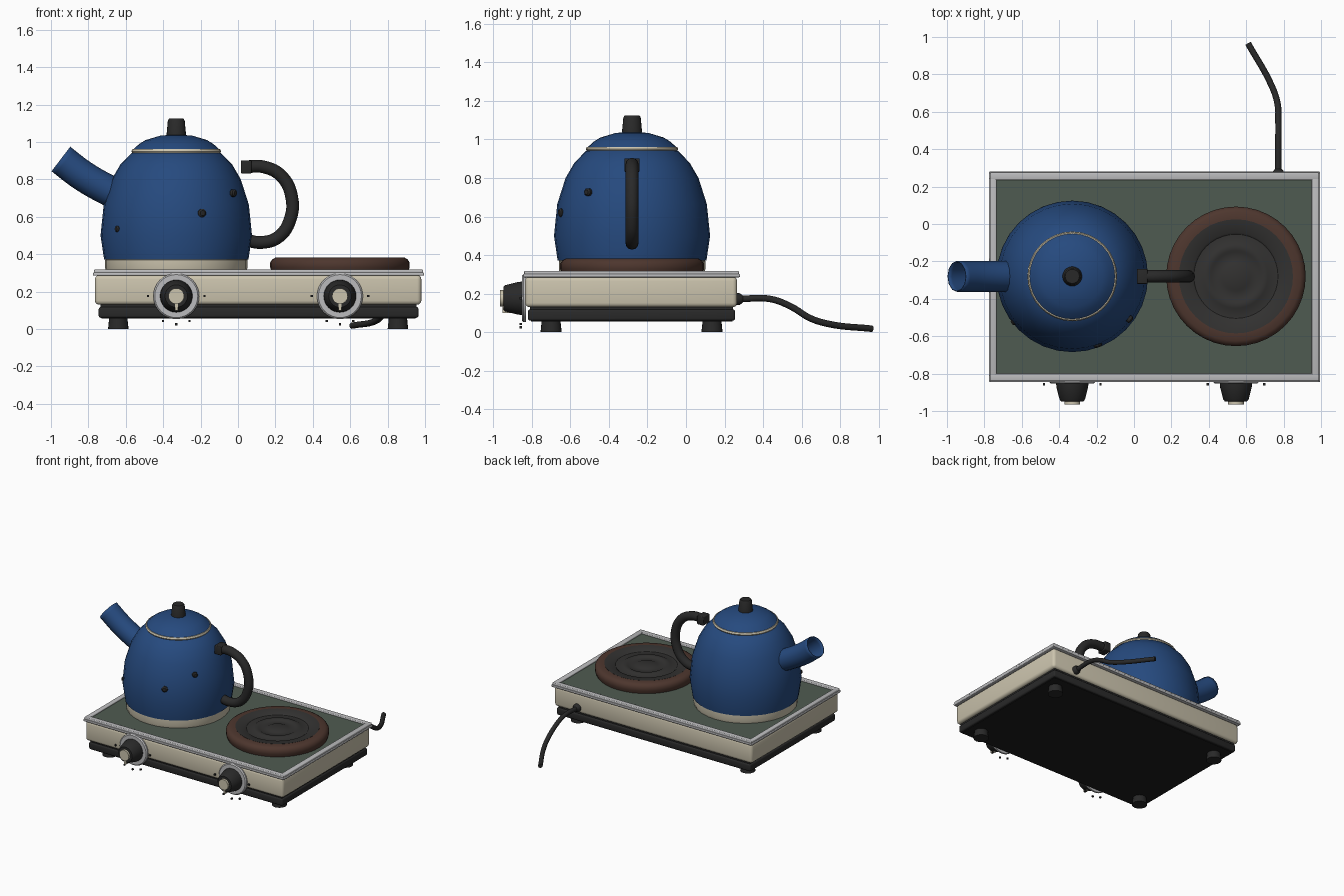
import bpy, bmesh, math
from mathutils import Vector

if "Cube" in bpy.data.objects:
    bpy.data.objects.remove(bpy.data.objects["Cube"])


def mat(name, r, g, b):
    m = bpy.data.materials.new(name)
    m.diffuse_color = (r, g, b, 1)
    m.use_nodes = True
    m.node_tree.nodes["Principled BSDF"].inputs["Base Color"].default_value = m.diffuse_color
    return m


BLUE = mat("enamel_blue", 0.019, 0.068, 0.21)
CREAM = mat("cream", 0.60, 0.55, 0.42)
SILVER = mat("silver", 0.50, 0.50, 0.51)
GREEN = mat("dark_green", 0.078, 0.105, 0.083)
BROWN = mat("burner_brown", 0.075, 0.037, 0.027)
BLACK = mat("black_plastic", 0.022, 0.022, 0.022)
PLATE = mat("iron_plate", 0.032, 0.031, 0.030)
UNDER = mat("underside_black", 0.012, 0.012, 0.012)


def smooth(ob, angle=35):
    bpy.ops.object.select_all(action='DESELECT')
    ob.select_set(True)
    bpy.context.view_layer.objects.active = ob
    bpy.ops.object.shade_smooth_by_angle(angle=math.radians(angle))


def make(name, bm, m):
    bmesh.ops.recalc_face_normals(bm, faces=bm.faces)
    me = bpy.data.meshes.new(name)
    bm.to_mesh(me)
    bm.free()
    me.materials.append(m)
    ob = bpy.data.objects.new(name, me)
    bpy.context.collection.objects.link(ob)
    return ob


def box(name, lo, hi, m, bevel=0.0):
    bm = bmesh.new()
    bmesh.ops.create_cube(bm, size=1)
    lo, hi = Vector(lo), Vector(hi)
    bmesh.ops.scale(bm, vec=hi - lo, verts=bm.verts)
    bmesh.ops.translate(bm, vec=(lo + hi) / 2, verts=bm.verts)
    if bevel:
        bmesh.ops.bevel(bm, geom=bm.edges[:], offset=bevel, segments=3,
                        profile=0.5, affect='EDGES')
    ob = make(name, bm, m)
    if bevel:
        smooth(ob)
    return ob


def lathe(name, prof, loc, m, n=32, rot=(0, 0, 0)):
    """Spin (radius, height) points round the local z axis."""
    bm = bmesh.new()
    vs = [bm.verts.new((r, 0, z)) for r, z in prof]
    es = [bm.edges.new(p) for p in zip(vs, vs[1:])]
    bmesh.ops.spin(bm, geom=vs + es, cent=(0, 0, 0), axis=(0, 0, 1),
                   angle=math.tau, steps=n)
    bmesh.ops.remove_doubles(bm, verts=bm.verts, dist=1e-4)
    ob = make(name, bm, m)
    ob.location, ob.rotation_euler = loc, rot
    smooth(ob)
    return ob


def tube(name, pts, radius, m, caps=True):
    cu = bpy.data.curves.new(name, 'CURVE')
    cu.dimensions = '3D'
    cu.bevel_depth, cu.bevel_resolution = radius, 4
    cu.resolution_u, cu.use_fill_caps = 6, caps
    sp = cu.splines.new('BEZIER')
    sp.bezier_points.add(len(pts) - 1)
    for bp, p in zip(sp.bezier_points, pts):
        bp.co = p
        bp.handle_left_type = bp.handle_right_type = 'AUTO'
    cu.materials.append(m)
    ob = bpy.data.objects.new(name, cu)
    bpy.context.collection.objects.link(ob)
    bpy.ops.object.select_all(action='DESELECT')
    ob.select_set(True)
    bpy.context.view_layer.objects.active = ob
    bpy.ops.object.convert(target='MESH')
    ob = bpy.context.object
    smooth(ob)
    return ob


KX, BX, CY = -0.33, 0.545, -0.28   # kettle x, burner x, common y

# stove: base, housing, framed top
box("stove_base", (-0.745, -0.82, 0.06), (0.965, 0.255, 0.118), BLACK, 0.012)
box("base_lip", (-0.735, -0.81, 0.11), (0.955, 0.245, 0.14), BLACK)
box("base_underside", (-0.73, -0.805, 0.056), (0.95, 0.24, 0.064), UNDER)
box("stove_body", (-0.765, -0.835, 0.13), (0.98, 0.265, 0.288), CREAM, 0.022)
box("frame_flange", (-0.775, -0.845, 0.285), (0.995, 0.28, 0.302), SILVER, 0.005)
for i, (lo, hi) in enumerate([((-0.77, -0.84), (0.99, -0.80)), ((-0.77, 0.235), (0.99, 0.275)),
                              ((-0.77, -0.82), (-0.735, 0.255)), ((0.95, -0.82), (0.99, 0.255))]):
    box(f"frame_rim_{i}", (*lo, 0.295), (*hi, 0.318), SILVER, 0.006)
box("cooktop_panel", (-0.74, -0.81, 0.298), (0.96, 0.245, 0.306), GREEN)

# feet
for i, x in enumerate((-0.64, 0.855)):
    for j, y in enumerate((-0.70, 0.135)):
        lathe(f"foot_{i}_{j}", [(0, 0), (0.055, 0), (0.048, 0.065), (0, 0.065)],
              (x, y, 0), BLACK, 20)

# burner: brown ring and grooved plate
lathe("burner_ring", [(0.30, 0.30), (0.362, 0.30), (0.373, 0.33), (0.373, 0.355),
                      (0.362, 0.372), (0.345, 0.382), (0.305, 0.382), (0.30, 0.36)],
      (BX, CY, 0), BROWN, 40)
lathe("burner_plate", [(0, 0.372), (0.07, 0.372), (0.08, 0.367), (0.13, 0.367), (0.14, 0.373),
                       (0.17, 0.373), (0.18, 0.367), (0.225, 0.367), (0.235, 0.375),
                       (0.305, 0.383), (0.305, 0.31)], (BX, CY, 0), PLATE, 40)

# control knobs with dials, pointers and tick marks
for i, x in enumerate((KX, BX)):
    c, rot = (x, -0.83, 0.176), (math.pi / 2, 0, 0)
    lathe(f"dial_{i}", [(0, 0), (0.123, 0), (0.123, 0.014), (0.115, 0.022), (0, 0.022)],
          c, SILVER, 32, rot)
    lathe(f"knob_{i}", [(0, 0.02), (0.087, 0.02), (0.084, 0.045), (0.068, 0.108),
                        (0.06, 0.118), (0, 0.118)], c, BLACK, 32, rot)
    lathe(f"knob_cap_{i}", [(0, 0.11), (0.042, 0.11), (0.042, 0.135), (0, 0.135)],
          c, CREAM, 24, rot)
    box(f"knob_pointer_{i}", (x - 0.008, -0.952, 0.10), (x + 0.008, -0.91, 0.15), CREAM)
    for k, deg in enumerate((0, 180, 242, 270, 298)):
        a = math.radians(deg)
        tx, tz, h = x + 0.151 * math.cos(a), 0.176 + 0.151 * math.sin(a), 0.006
        box(f"tick_{i}_{k}", (tx - h, -0.863, tz - h), (tx + h, -0.851, tz + h), BLACK)

# power cord
lathe("cord_grommet", [(0, 0), (0.032, 0), (0.03, 0.02), (0.018, 0.035), (0, 0.035)],
      (0.772, 0.26, 0.172), BLACK, 16, (-math.pi / 2, 0, 0))
tube("power_cord", [(0.772, 0.27, 0.172), (0.772, 0.44, 0.172), (0.772, 0.55, 0.13),
                    (0.768, 0.64, 0.075), (0.74, 0.73, 0.045), (0.61, 0.965, 0.018)],
     0.017, BLACK)

# kettle: foot band, body, rim, lid, knob
lathe("kettle_band", [(0, 0.307), (0.375, 0.307), (0.38, 0.325), (0.38, 0.37),
                      (0.37, 0.378), (0, 0.378)], (KX, CY, 0), CREAM)
lathe("kettle_body", [(0, 0.372), (0.386, 0.372), (0.405, 0.50), (0.388, 0.665),
                      (0.345, 0.80), (0.30, 0.878), (0.24, 0.94), (0.20, 0.955), (0, 0.955)],
      (KX, CY, 0), BLUE)
lathe("lid_rim", [(0.20, 0.94), (0.234, 0.94), (0.24, 0.95), (0.234, 0.962), (0.20, 0.962)],
      (KX, CY, 0), CREAM)
lathe("lid", [(0.20, 0.955), (0.228, 0.962), (0.20, 0.988), (0.165, 1.01),
              (0.085, 1.034), (0, 1.04)], (KX, CY, 0), BLUE)
lathe("lid_knob", [(0, 1.03), (0.053, 1.03), (0.045, 1.115), (0.038, 1.125), (0, 1.125)],
      (KX, CY, 0), BLACK, 20)

# spout, open at the tip
sp = tube("spout", [(-0.947, CY, 0.909), (-0.83, CY, 0.82), (-0.68, CY, 0.735),
                    (-0.54, CY, 0.67)], 0.08, BLUE, caps=False)
mod = sp.modifiers.new("wall", 'SOLIDIFY')
mod.thickness, mod.offset = 0.005, 0

# handle and its upper mounting block
tube("handle", [(0.04, CY, 0.868), (0.14, CY, 0.866), (0.235, CY, 0.815), (0.288, CY, 0.70),
                (0.28, CY, 0.59), (0.22, CY, 0.495), (0.13, CY, 0.463), (0.03, CY, 0.478)],
     0.034, BLACK)
box("handle_mount", (0.015, CY - 0.04, 0.832), (0.072, CY + 0.04, 0.902), BLACK, 0.006)

# small dark studs on the kettle wall
for i, (dx, dy, z, r) in enumerate([(0.14, -0.375, 0.62, 0.023), (0.315, -0.235, 0.727, 0.02),
                                    (-0.32, -0.25, 0.535, 0.017)]):
    d = Vector((dx, dy, 0)).normalized()
    p = Vector((KX + dx, CY + dy, z)) - d * 0.02
    lathe(f"stud_{i}", [(0, 0), (r, 0), (r, 0.016), (r * 0.6, 0.024), (0, 0.024)],
          p, BLACK, 12, d.to_track_quat('Z', 'Y').to_euler())
